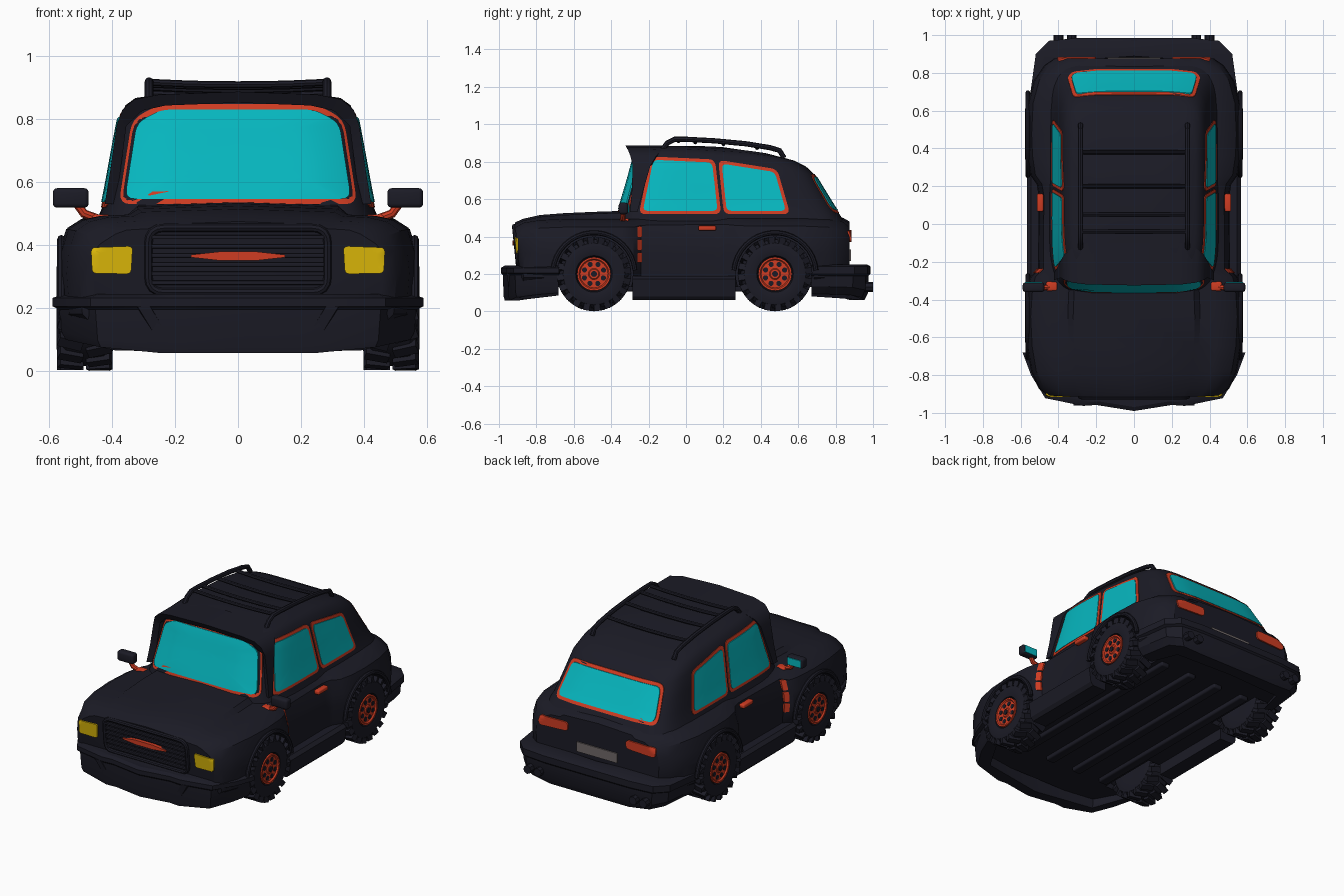
import bpy, bmesh, math
from mathutils import Vector, Matrix
from mathutils.bvhtree import BVHTree

if "Cube" in bpy.data.objects:
    bpy.data.objects.remove(bpy.data.objects["Cube"])


def material(name, rgb):
    m = bpy.data.materials.new(name)
    m.diffuse_color = (*rgb, 1)
    m.use_nodes = True
    m.node_tree.nodes["Principled BSDF"].inputs["Base Color"].default_value = m.diffuse_color
    return m


BLACK = material("charcoal_paint", (0.011, 0.011, 0.019))
RED = material("orange_red_trim", (0.62, 0.045, 0.016))
CYAN = material("cyan_glass", (0.002, 0.48, 0.53))
YELLOW = material("yellow_lamp", (0.75, 0.5, 0.003))
GREY = material("grey_plate", (0.16, 0.14, 0.14))


def finish(name, bm, mat):
    bmesh.ops.recalc_face_normals(bm, faces=bm.faces)
    me = bpy.data.meshes.new(name)
    bm.to_mesh(me)
    bm.free()
    ob = bpy.data.objects.new(name, me)
    bpy.context.collection.objects.link(ob)
    me.materials.append(mat)
    return ob


def loft(name, rings, mat):
    """Skin closed rings of equal length and cap both ends."""
    bm = bmesh.new()
    vs = [[bm.verts.new(p) for p in r] for r in rings]
    n = len(vs[0])
    for a, b in zip(vs, vs[1:]):
        for i in range(n):
            j = (i + 1) % n
            bm.faces.new((a[i], a[j], b[j], b[i]))
    bm.faces.new(vs[0])
    bm.faces.new(vs[-1])
    return finish(name, bm, mat)


def box(name, loc, size, mat, bevel=0.0):
    bm = bmesh.new()
    bmesh.ops.create_cube(bm, size=1, matrix=Matrix.Translation(loc) @ Matrix.Diagonal((*size, 1)))
    if bevel:
        bmesh.ops.bevel(bm, geom=bm.edges[:], offset=bevel, segments=3, affect='EDGES', profile=0.5)
    return finish(name, bm, mat)


def tube(name, pts, r, mat, cyclic=False):
    cu = bpy.data.curves.new(name, 'CURVE')
    cu.dimensions = '3D'
    cu.bevel_depth, cu.bevel_resolution, cu.use_fill_caps = r, 2, True
    sp = cu.splines.new('POLY')
    sp.points.add(len(pts) - 1)
    for p, q in zip(sp.points, pts):
        p.co = (*q, 1)
    sp.use_cyclic_u = cyclic
    ob = bpy.data.objects.new(name, cu)
    bpy.context.collection.objects.link(ob)
    cu.materials.append(mat)
    return ob


def circle(x, r, cy, cz, n=32):
    return [(x, cy + r * math.cos(2 * math.pi * i / n), cz + r * math.sin(2 * math.pi * i / n)) for i in range(n)]


def rounded(corners, r, sub=6):
    out, c = [], [Vector(p) for p in corners]
    for i, p in enumerate(c):
        a = p + (c[i - 1] - p).normalized() * r
        b = p + (c[(i + 1) % len(c)] - p).normalized() * r
        out += [a * (1 - t) ** 2 + p * 2 * t * (1 - t) + b * t * t for t in (0, .25, .5, .75, 1)]
        q = c[(i + 1) % len(c)]
        e = q + (p - q).normalized() * r
        out += [b.lerp(e, k / sub) for k in range(1, sub)]
    return out


def inset(corners, d):
    c = [Vector(p) for p in corners]
    area = sum(c[i - 1].cross(c[i]) for i in range(len(c)))
    s, out = (1 if area > 0 else -1), []
    for i, p in enumerate(c):
        e1, e2 = (p - c[i - 1]).normalized(), (c[(i + 1) % len(c)] - p).normalized()
        n1, n2 = Vector((-e1.y, e1.x)) * s, Vector((-e2.y, e2.x)) * s
        out.append(p + (n1 + n2) * d / (1 + n1.dot(n2)))
    return out


def decal(name, corners, r, axis, side, tree, mat, off):
    """Thin plate wrapped onto a surface, seen along the given axis."""
    outline = rounded(corners, r)
    mid = sum(outline, Vector((0, 0))) / len(outline)

    def put(p, o):
        org = Vector((side * 2, p.x, p.y)) if axis == 'X' else Vector((p.x, side * 2, p.y))
        d = Vector((-side, 0, 0)) if axis == 'X' else Vector((0, -side, 0))
        return (tree.ray_cast(org, d)[0] or org + d * 1.6) - d * o
    rings = [[put(p, -0.004) for p in outline]]
    rings += [[put(mid + (p - mid) * s, off) for p in outline] for s in (1, .8, .6, .4, .2, .02)]
    return loft(name, rings, mat)


def window(name, corners, r, axis, side, tree):
    decal(name + "_frame", corners, r, axis, side, tree, RED, 0.004)
    decal(name + "_glass", inset(corners, 0.017), r * 0.8, axis, side, tree, CYAN, 0.007)


def mirrored(half):
    return half + [(-p[0], *p[1:]) for p in reversed(half) if p[0] > 1e-6]


def tree_of(ob):
    bm = bmesh.new()
    bm.from_mesh(ob.data)
    t = BVHTree.FromBMesh(bm)
    bm.free()
    return t


# Lower body: y, half width, shoulder height, centre height
SECTIONS = [(-.893, .465, .44, .465), (-.87, .505, .465, .485), (-.78, .545, .48, .505), (-.65, .567, .485, .515),
            (-.49, .575, .485, .522), (-.34, .565, .485, .527), (-.28, .55, .485, .527), (-.24, .508, .495, .52),
            (.15, .505, .50, .52), (.21, .515, .50, .52), (.26, .55, .495, .52), (.36, .565, .49, .52),
            (.475, .57, .49, .52), (.64, .562, .49, .51), (.76, .53, .485, .50), (.84, .475, .47, .49),
            (.875, .425, .44, .47)]
rings = []
for k, (y, w, zs, zc) in enumerate(SECTIONS):
    half = [(0, .13), (w - .06, .13), (w - .01, .18), (w, .31), (w - .006, .38), (w - .028, zs - .035),
            (w - .075, zs - .005), (w * .76, zs + .008), (w * .61, zs + .012), (w * .56, zc), (0, zc + .01)]
    rings.append(mirrored([(x, y - (.1 * (z - .25) if k == 0 else 0), z) for x, z in half]))
body = loft("lower_body", rings, BLACK)

# Wheel arch cuts
WY = (-.492, .476)
for y in WY:
    for s in (-1, 1):
        cut = loft("arch_cutter", [circle(s * .36, .21, y, .2, 40), circle(s * .75, .21, y, .2, 40)], BLACK)
        cut.hide_render = True
        mod = body.modifiers.new("arch", 'BOOLEAN')
        mod.operation, mod.object, mod.solver = 'DIFFERENCE', cut, 'EXACT'
bpy.context.view_layer.objects.active = body
for mod in list(body.modifiers):
    bpy.ops.object.modifier_apply(modifier=mod.name)
for ob in [o for o in bpy.data.objects if o.hide_render]:
    bpy.data.objects.remove(ob)

# Cabin: z, half width, front y, rear y
rings = []
for z, w, yf, yr in [(.45, .462, -.375, .865), (.52, .432, -.365, .825), (.60, .416, -.342, .787), (.70, .398, -.312, .74),
                     (.80, .379, -.285, .69), (.845, .358, -.27, .642), (.868, .326, -.25, .575), (.88, .24, -.2, .43),
                     (.885, .1, -.05, .2)]:
    ring, cy, h = [], (yf + yr) / 2, (yr - yf) / 2
    for i in range(72):
        a = 2 * math.pi * (i + .5) / 72
        c, s = math.cos(a), math.sin(a)
        x = w * math.copysign(abs(c) ** .31, c)
        y = cy + h * math.copysign(abs(s) ** .31, s)
        ring.append((x, y, z - .19 * max(0, y) ** 2 * max(0, z - .5) / .38))
    rings.append(ring)
cabin = loft("cabin", rings, BLACK)
ct, bt = tree_of(cabin), tree_of(body)

# Roof visor running down the windscreen posts: x, z, front y, back y
arch = [(.424, .53, -.30, -.26), (.406, .64, -.29, -.23), (.386, .78, -.285, -.19), (.368, .83, -.297, -.16),
        (.33, .863, -.31, -.13), (.25, .879, -.32, -.1), (0, .888, -.325, -.1)]
arch += [(-x, z, a, b) for x, z, a, b in reversed(arch[:-1])]
loft("roof_visor", [[(x, a, z), (x, b, z), (x * .92, b, z - .035 * (z > .8)), (x * .92, a + .02, z - .035 * (z > .8))]
                    for x, z, a, b in arch], BLACK)

# Windows
window("windscreen", [(-.38, .53), (.38, .53), (.338, .80), (.25, .848), (-.25, .848), (-.338, .80)], .04, 'Y', -1, ct)
window("rear_window", [(-.355, .525), (.355, .525), (.318, .735), (-.318, .735)], .04, 'Y', 1, ct)
for s in (-1, 1):
    window("front_side_window", [(-.252, .52), (.188, .52), (.155, .812), (-.188, .828)], .035, 'X', s, ct)
    window("rear_side_window", [(.202, .52), (.557, .52), (.488, .76), (.172, .81)], .035, 'X', s, ct)

# Lamps and number plate
for s in (-1, 1):
    decal("headlight", [(s * .34, .308), (s * .464, .31), (s * .468, .392), (s * .335, .397)], .015, 'Y', -1, bt, YELLOW, .009)
    decal("tail_light", [(s * .2, .38), (s * .405, .37), (s * .405, .43), (s * .2, .435)], .026, 'Y', 1, bt, RED, .009)
box("rear_plate", (0, .876, .3), (.28, .012, .06), GREY)

# Grille
gy = lambda z: -.897 - .1 * (z - .25)
tube("grille_frame", [(p.x, gy(p.y), p.y) for p in rounded([(-.285, .25), (.285, .25), (.285, .455), (-.285, .455)], .05)],
     .013, BLACK, True)
for i in range(6):
    z = .28 + i * .029
    box("grille_slat", (0, gy(z), z), (.55, .022, .013), BLACK, .003)
loft("grille_trim_strip", [[(x, -.905, .365 - h), (x, -.928, .365 - h), (x, -.928, .365 + h), (x, -.905, .365 + h)]
                           for x, h in ((-.15, .004), (-.06, .014), (.06, .014), (.15, .004))], RED)


# Hollow bumpers: plan outline (outside then inside), pivot, height and scale of each layer
def bumper(name, half, y0, layers):
    loft(name, [mirrored([(x * s, y0 + (y - y0) * s, z + (.2 * max(0, x - .38) if z < .12 else 0)) for x, y in half])
                for z, s in layers], BLACK)


bumper("front_bumper", [(0, -.99), (.2, -.958), (.27, -.963), (.47, -.922), (.545, -.8), (.59, -.68),
                        (.52, -.68), (.42, -.86), (0, -.92)], -.69,
       [(.057, .93), (.08, .95), (.195, .965), (.205, 1), (.232, 1), (.245, .93)])
bumper("rear_bumper", [(0, .986), (.3, .985), (.45, .97), (.52, .9), (.552, .67), (.48, .67), (.42, .87), (0, .9)], .67,
       [(.06, .9), (.1, .96), (.19, .97), (.2, 1), (.24, 1), (.25, .95)])
for s in (-1, 1):
    loft("bumper_strut", [[(s * (x - .03), -.9, z), (s * (x + .03), -.9, z), (s * (x + .02), y, z), (s * (x - .02), y, z)]
                          for x, y, z in ((.22, -.94, .075), (.3, -.96, .205))], BLACK)
    for x in (.33, .4):
        tube("exhaust_tip", [(s * x, .9, .13), (s * x, 1.0, .13)], .026, BLACK)

    # Side skirt, arch lips, side trim and handle
    prof = [(.44, .19), (.545, .19), (.566, .172), (.553, .08), (.535, .06), (.44, .06)]
    loft("side_skirt", [[(s * x, y, z) for x, z in prof] for y in (-.285, .265)], BLACK)
    for y in WY:
        arc = [math.radians(a) for a in range(5, 180, 10)]
        tube("arch_lip", [(s * .562, y + .22 * math.cos(a), .2 + .22 * math.sin(a)) for a in arc], .013, BLACK)
    for z0, z1 in ((.26, .315), (.325, .385), (.395, .455)):
        decal("side_vent", [(-.26, z0), (-.236, z0), (-.236, z1), (-.26, z1)], .008, 'X', s, bt, RED, .009)
    box("door_handle", (s * .497, .113, .445), (.035, .095, .026), RED, .008)

    # Wing mirror
    tube("mirror_arm", [(s * .4, -.32, .47), (s * .45, -.335, .485), (s * .49, -.338, .5), (s * .515, -.335, .535)], .014, RED)
    box("mirror_base", (s * .435, -.33, .482), (.06, .05, .03), RED, .01)
    box("mirror_housing", (s * .532, -.335, .55), (.114, .05, .062), BLACK, .014)
    box("mirror_glass", (s * .532, -.309, .55), (.09, .006, .045), CYAN)

    # Roof rack rail
    tube("rack_rail", [(s * .283, y, z) for y, z in ((-.13, .86), (-.1, .9), (-.06, .92), (0, .92), (.15, .912), (.32, .896),
                                                    (.45, .875), (.5, .86), (.525, .82))], .014, BLACK)
for y, z in ((-.04, .918), (.05, .912), (.2, .902), (.38, .882)):
    tube("rack_crossbar", [(-.285, y, z), (-.15, y, z - .006), (0, y, z - .008), (.15, y, z - .006), (.285, y, z)], .011, BLACK)

# Wheels
for y in WY:
    tube("axle", [(-.45, y, .2), (.45, y, .2)], .025, BLACK)
    for s in (-1, 1):
        cx = s * .487
        loft("tyre", [circle(cx + s * x, r, y, .2) for x, r in ((-.085, .07), (-.09, .13), (-.082, .165), (-.06, .184),
             (.06, .184), (.082, .165), (.09, .13), (.082, .098), (.065, .092))], BLACK)
        bm = bmesh.new()
        for k in range(20):
            for e in (-1, 1):
                m = (Matrix.Translation((cx, y, .2)) @ Matrix.Rotation(math.radians(18 * k + 9 * (e > 0)), 4, 'X')
                     @ Matrix.Translation((e * .046, 0, .181)) @ Matrix.Rotation(.3 * e, 4, 'Z') @ Matrix.Diagonal((.078, .034, .034, 1)))
                bmesh.ops.create_cube(bm, size=1, matrix=m)
        finish("tyre_tread", bm, BLACK)
        loft("wheel_rim", [circle(cx + s * x, r, y, .2) for x, r in ((.05, .09), (.084, .09), (.084, .08), (.076, .074),
             (.077, .03), (.082, .025))], RED)
        for k in range(8):
            a = math.radians(45 * k + 22)
            hy, hz = y + .055 * math.cos(a), .2 + .055 * math.sin(a)
            loft("rim_hole", [circle(cx + s * x, .014, hy, hz, 10) for x in (.07, .08)], BLACK)
        loft("hub_cap", [circle(cx + s * x, .016, y, .2, 12) for x in (.078, .088)], BLACK)

# Underside ribs
for x in (-.3, -.1, .1, .3):
    box("floor_rib", (x, 0, .125), (.06, 1.3, .04), BLACK, .01)

# Convert tubes and smooth everything except sharp edges
bpy.ops.object.select_all(action='SELECT')
bpy.context.view_layer.objects.active = body
bpy.ops.object.convert(target='MESH')
bpy.ops.object.shade_smooth_by_angle(angle=math.radians(32))
